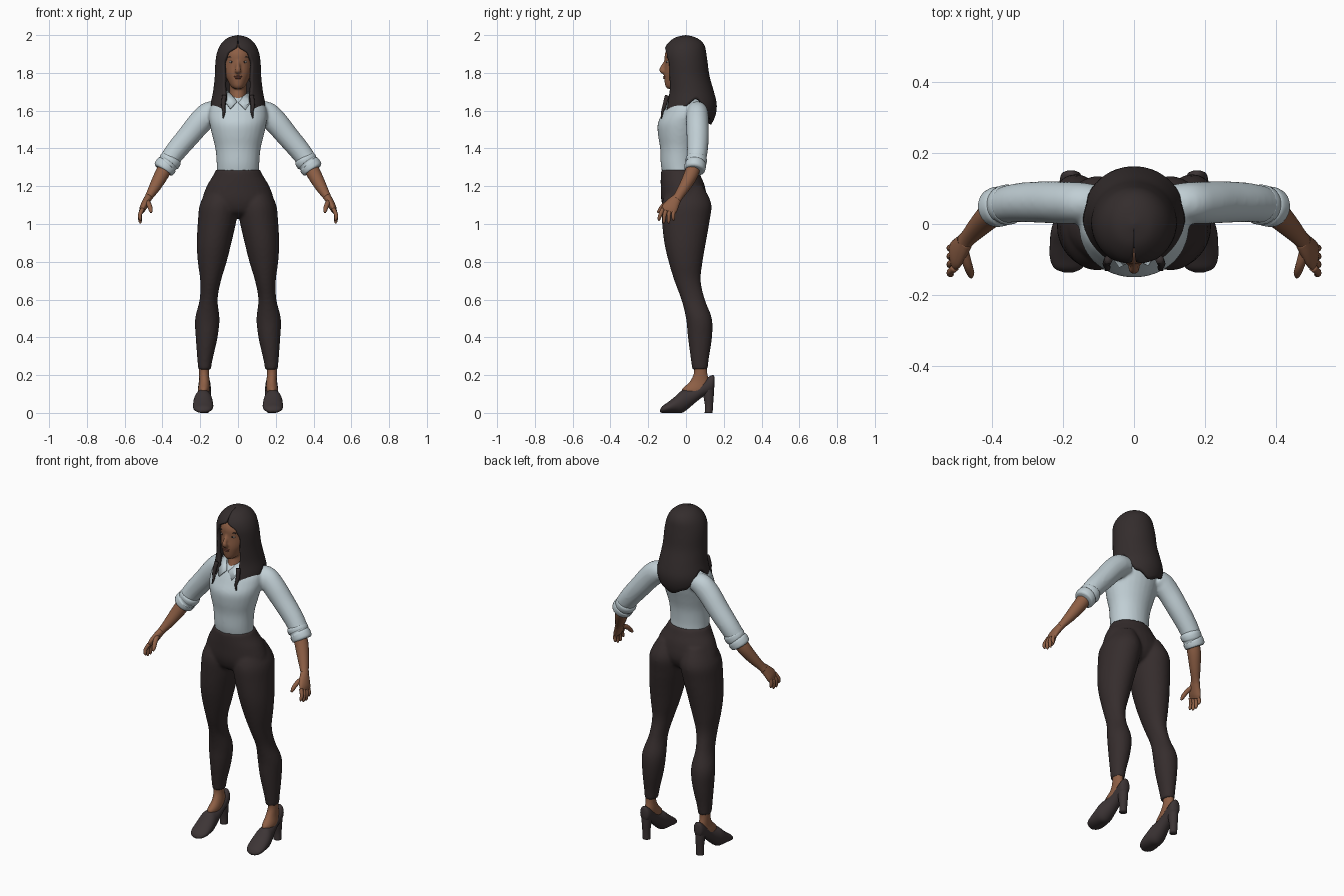
import bpy, bmesh, math
from mathutils import Vector

def material(name, rgb):
    m = bpy.data.materials.new(name)
    m.diffuse_color = (*rgb, 1)
    return m

SKIN = material("brown skin", (0.27, 0.115, 0.06))
HAIR = material("dark hair", (0.034, 0.026, 0.026))
SHIRT = material("pale blue cotton", (0.53, 0.62, 0.66))
CLOTH = material("dark trousers", (0.036, 0.026, 0.026))
LEATHER = material("shoe leather", (0.046, 0.035, 0.036))
WHITE = material("eye white", (0.6, 0.56, 0.53))
LIPS = material("lips", (0.22, 0.075, 0.05))

def spline(rows, n=4):
    """Catmull-Rom samples through rows of numbers."""
    out = []
    for i in range(len(rows) - 1):
        p = [rows[max(0, min(len(rows) - 1, i + k))] for k in (-1, 0, 1, 2)]
        for j in range(n):
            t = j / n
            out.append([0.5 * (2*b + (c - a)*t + (2*a - 5*b + 4*c - d)*t*t
                               + (3*b - a - 3*c + d)*t**3) for a, b, c, d in zip(*p)])
    return out + [list(rows[-1])]

def ring(c, u, v, n):
    return [Vector(c) + Vector(u) * math.cos(2*math.pi*k/n) + Vector(v) * math.sin(2*math.pi*k/n)
            for k in range(n)]

def loft(rows, axis="Z", n=28):
    """Ellipse rings from bounds: x0, x1, then y0, y1, z (axis Z) or z0, z1, y (axis Y)."""
    rings = []
    for x0, x1, a0, a1, h in spline(rows):
        x, a, rx, ra = (x0 + x1)/2, (a0 + a1)/2, (x1 - x0)/2, (a1 - a0)/2
        if axis == "Z":
            rings.append(ring((x, a, h), (rx, 0, 0), (0, ra, 0), n))
        else:
            rings.append(ring((x, h, a), (rx, 0, 0), (0, 0, ra), n))
    return rings

def tube(rows, n=20, steps=4):
    """Tube along x, y, z with radii across and along y."""
    pts = spline(rows, steps)
    rings = []
    for i, p in enumerate(pts):
        t = (Vector(pts[min(i+1, len(pts)-1)][:3]) - Vector(pts[max(i-1, 0)][:3])).normalized()
        side = Vector((0, 1, 0))
        side = (side - t * side.dot(t)).normalized()
        rings.append(ring(p[:3], t.cross(side) * p[3], side * p[4], n))
    return rings

def both(*bodies):
    return list(bodies) + [[[Vector((-p.x, p.y, p.z)) for p in r] for r in b] for b in bodies]

def finish(name, bm, mat):
    me = bpy.data.meshes.new(name)
    bm.to_mesh(me)
    bm.free()
    me.materials.append(mat)
    me.shade_smooth()
    ob = bpy.data.objects.new(name, me)
    bpy.context.collection.objects.link(ob)
    return ob

def build(name, mat, bodies, fuse=0, relax=4):
    bm = bmesh.new()
    for rings in bodies:
        vs = [[bm.verts.new(p) for p in r] for r in rings]
        n = len(vs[0])
        for a, b in zip(vs, vs[1:]):
            for k in range(n):
                bm.faces.new((a[k], a[(k+1) % n], b[(k+1) % n], b[k]))
        bm.faces.new(vs[0])
        bm.faces.new(vs[-1])
    bmesh.ops.recalc_face_normals(bm, faces=bm.faces)
    ob = finish(name, bm, mat)
    if fuse:
        r = ob.modifiers.new("fuse", 'REMESH')
        r.mode, r.voxel_size, r.use_smooth_shade = 'VOXEL', fuse, True
        s = ob.modifiers.new("relax", 'SMOOTH')
        s.factor, s.iterations = 0.5, relax
    return ob

def blobs(name, mat, specs):
    """Flattened balls: centre and radii, mirrored in x when off centre."""
    bm = bmesh.new()
    for c, r in specs:
        for s in ((1, -1) if c[0] else (1,)):
            vs = bmesh.ops.create_uvsphere(bm, u_segments=14, v_segments=8, radius=1)["verts"]
            for v in vs:
                v.co = Vector((s*c[0] + v.co.x*r[0], c[1] + v.co.y*r[1], c[2] + v.co.z*r[2]))
    return finish(name, bm, mat)

# Trousers: hips and two legs fused
hips = loft([(-.118, .118, -.132, .065, 1.287), (-.136, .136, -.134, .08, 1.25),
             (-.166, .166, -.134, .1, 1.2), (-.19, .19, -.13, .11, 1.12),
             (-.16, .16, -.105, .08, 1.06), (-.06, .06, -.05, .03, 1.035)])
leg = loft([(.03, .15, -.09, .09, 1.2), (.0, .2, -.128, .134, 1.11), (.008, .212, -.128, .126, 1.02),
            (.035, .218, -.115, .105, .9), (.06, .213, -.092, .088, .8), (.09, .2, -.062, .078, .7),
            (.108, .203, -.025, .1, .6), (.098, .227, 0, .137, .5), (.108, .224, .01, .138, .4),
            (.135, .215, .026, .12, .28), (.143, .211, .033, .116, .228)])
build("trousers", CLOTH, [hips] + both(leg), .009, 5)

# Shirt: torso and sleeves fused
torso = loft([(-.112, .112, -.126, .058, 1.27), (-.113, .113, -.134, .056, 1.32),
              (-.12, .12, -.137, .062, 1.4), (-.137, .137, -.148, .08, 1.47),
              (-.15, .15, -.15, .098, 1.53), (-.155, .155, -.128, .108, 1.58),
              (-.14, .14, -.102, .108, 1.63), (-.085, .085, -.07, .09, 1.67),
              (-.055, .055, -.04, .075, 1.69)])
sleeve = tube([(.1, .06, 1.595, .05, .05), (.15, .06, 1.585, .064, .058), (.2, .06, 1.54, .064, .06),
               (.26, .062, 1.468, .06, .059), (.33, .06, 1.385, .056, .055), (.385, .05, 1.31, .05, .05)])
build("shirt", SHIRT, [torso] + both(sleeve), .009, 4)

# Rolled cuffs
cuff = tube([(.348, .056, 1.352, .05, .05), (.354, .055, 1.342, .058, .057), (.366, .053, 1.327, .058, .056),
             (.372, .051, 1.319, .053, .052), (.378, .05, 1.312, .059, .057),
             (.394, .046, 1.29, .057, .055), (.398, .045, 1.284, .045, .045)])
build("sleeve_cuffs", SHIRT, both(cuff))

# Shirt collar: folded plates either side of the neck
bm = bmesh.new()
for s in (1, -1):
    pts = [(.055, -.02, 1.705), (.004, -.1, 1.645), (.04, -.118, 1.608), (.08, -.06, 1.66)]
    bm.faces.new([bm.verts.new((s*x, y, z)) for x, y, z in pts])
collar = finish("collar", bm, SHIRT)
collar.modifiers.new("thickness", 'SOLIDIFY').thickness = .008

# Forearms and hands
forearm = tube([(.36, .05, 1.345, .036, .036), (.4, .03, 1.27, .038, .038), (.438, -.006, 1.2, .031, .031),
                (.468, -.038, 1.15, .022, .025), (.48, -.052, 1.13, .02, .027)])
palm = tube([(.474, -.045, 1.14, .02, .025), (.488, -.065, 1.115, .02, .034),
             (.503, -.085, 1.085, .018, .042), (.511, -.094, 1.065, .012, .038)])
digits = []
for k in range(4):
    y0, y1, z = -.123 + .02*k, -.142 + .025*k, (1.018, 1.004, 1.004, 1.018)[k]
    digits.append(tube([(.505, y0, 1.08, .011, .011), (.519, (y0 + y1)/2 - .003, 1.05, .0105, .0105),
                        (.518, y1, z + .012, .009, .009), (.515, y1, z, .004, .004)], 10, 3))
thumb = tube([(.482, -.075, 1.12, .014, .016), (.47, -.115, 1.1, .013, .013),
              (.462, -.138, 1.075, .011, .011), (.46, -.15, 1.06, .005, .005)], 10, 3)
build("arms_and_hands", SKIN, both(forearm, palm, thumb, *digits))

# Head, neck and nose
head = loft([(-.018, .018, -.098, -.05, 1.716), (-.038, .038, -.109, 0, 1.73),
             (-.058, .058, -.115, .05, 1.765), (-.072, .072, -.116, .07, 1.8),
             (-.079, .079, -.112, .08, 1.85), (-.08, .08, -.112, .085, 1.9),
             (-.066, .066, -.09, .075, 1.94), (-.03, .03, -.04, .03, 1.965)])
neck = loft([(-.05, .05, -.09, .06, 1.62), (-.045, .045, -.072, .06, 1.67),
             (-.045, .045, -.06, .06, 1.72), (-.045, .045, -.06, .06, 1.78)])
nose = tube([(0, -.1, 1.88, .007, .008), (0, -.113, 1.85, .009, .01),
             (0, -.128, 1.82, .014, .013), (0, -.124, 1.808, .017, .013), (0, -.11, 1.8, .01, .008)], 12, 3)
build("head", SKIN, [head, neck, nose], .006, 3)

# Face details
blobs("eyes", WHITE, [((.033, -.094, 1.858), (.015, .009, .006))])
blobs("irises", HAIR, [((.033, -.1, 1.858), (.006, .005, .0055))])
blobs("eyebrows", HAIR, [((.036, -.096, 1.883), (.02, .007, .003))])
blobs("mouth", LIPS, [((0, -.11, 1.781), (.022, .011, .005)), ((0, -.11, 1.773), (.018, .012, .006))])

# Hair: swept shell with a face opening and a wavy hem
def lookup(table, x):
    for a, b in zip(table, table[1:]):
        if a[0] <= x <= b[0]:
            t = (x - a[0]) / (b[0] - a[0])
            t2 = t*t*(3 - 2*t) if len(a) == 2 else t
            return [p + (q - p)*t2 for p, q in zip(a[1:], b[1:])]
    return table[0][1:] if x < table[0][0] else table[-1][1:]

shape = sorted(spline([(2.0, 0, 0, 0), (1.99, .045, -.05, .045), (1.97, .075, -.083, .08),
                       (1.94, .098, -.108, .1), (1.9, .113, -.118, .108), (1.85, .12, -.115, .115),
                       (1.78, .123, -.11, .125), (1.7, .132, -.106, .148), (1.63, .145, -.115, .163),
                       (1.57, .138, -.13, .155), (1.52, .12, -.13, .13)]))
opening = [(1.56, .55), (1.65, .5), (1.75, .62), (1.85, .68), (1.9, .55), (1.945, .05), (2.0, 0)]
hem = [(0, 1.525), (.25, 1.56), (.5, 1.665), (.75, 1.605), (.9, 1.58), (1, 1.565)]
bm = bmesh.new()
U, V = 56, 36
grid = []
for i in range(V + 1):
    row = []
    for j in range(U + 1):
        u = 2*j/U - 1
        z = 2 - (2 - lookup(hem, abs(u))[0]) * (.01 + .99*i/V)**1.6
        rx, y0, y1 = lookup(shape, z)
        a = u * (math.pi - lookup(opening, z)[0])
        row.append(bm.verts.new((rx*math.sin(a), (y0 + y1)/2 + (y1 - y0)/2*math.cos(a), z)))
    grid.append(row)
for i in range(V):
    for j in range(U):
        bm.faces.new((grid[i][j], grid[i][j+1], grid[i+1][j+1], grid[i+1][j]))
bm.faces.new(grid[0][::-1])
bm.normal_update()
if grid[V//2][U//2].normal.y < 0:
    bmesh.ops.reverse_faces(bm, faces=bm.faces)
hair = finish("hair", bm, HAIR)
shell = hair.modifiers.new("thickness", 'SOLIDIFY')
shell.thickness, shell.offset = .018, -1
# Loose front strands
strand = tube([(.072, -.1, 1.68, .012, .012), (.078, -.113, 1.63, .011, .011),
               (.074, -.126, 1.59, .007, .007), (.08, -.13, 1.56, .003, .003)], 10, 3)
build("hair_strands", HAIR, both(strand))

# Ankles and feet inside the shoes
ankle = loft([(.152, .208, .04, .11, .26), (.154, .206, .042, .112, .21), (.15, .206, .02, .122, .165),
              (.15, .212, -.02, .12, .125), (.155, .21, -.01, .1, .1)])
build("ankles", SKIN, both(ankle))

# Heeled shoes: body lofted from toe to back, plus block heel
shoe = loft([(.172, .198, .004, .018, -.137), (.147, .225, 0, .036, -.125), (.133, .237, 0, .055, -.098),
             (.131, .238, 0, .085, -.06), (.135, .235, 0, .118, -.022), (.14, .226, .022, .126, .012),
             (.143, .216, .055, .138, .05), (.144, .211, .085, .165, .09), (.145, .21, .1, .192, .122),
             (.152, .204, .115, .2, .143), (.168, .188, .14, .19, .151)], "Y")
heel = loft([(.15, .206, .085, .148, .14), (.152, .204, .092, .147, .09), (.156, .2, .1, .143, .04),
             (.156, .2, .099, .141, 0)], n=16)
build("shoes", LEATHER, both(shoe, heel))
